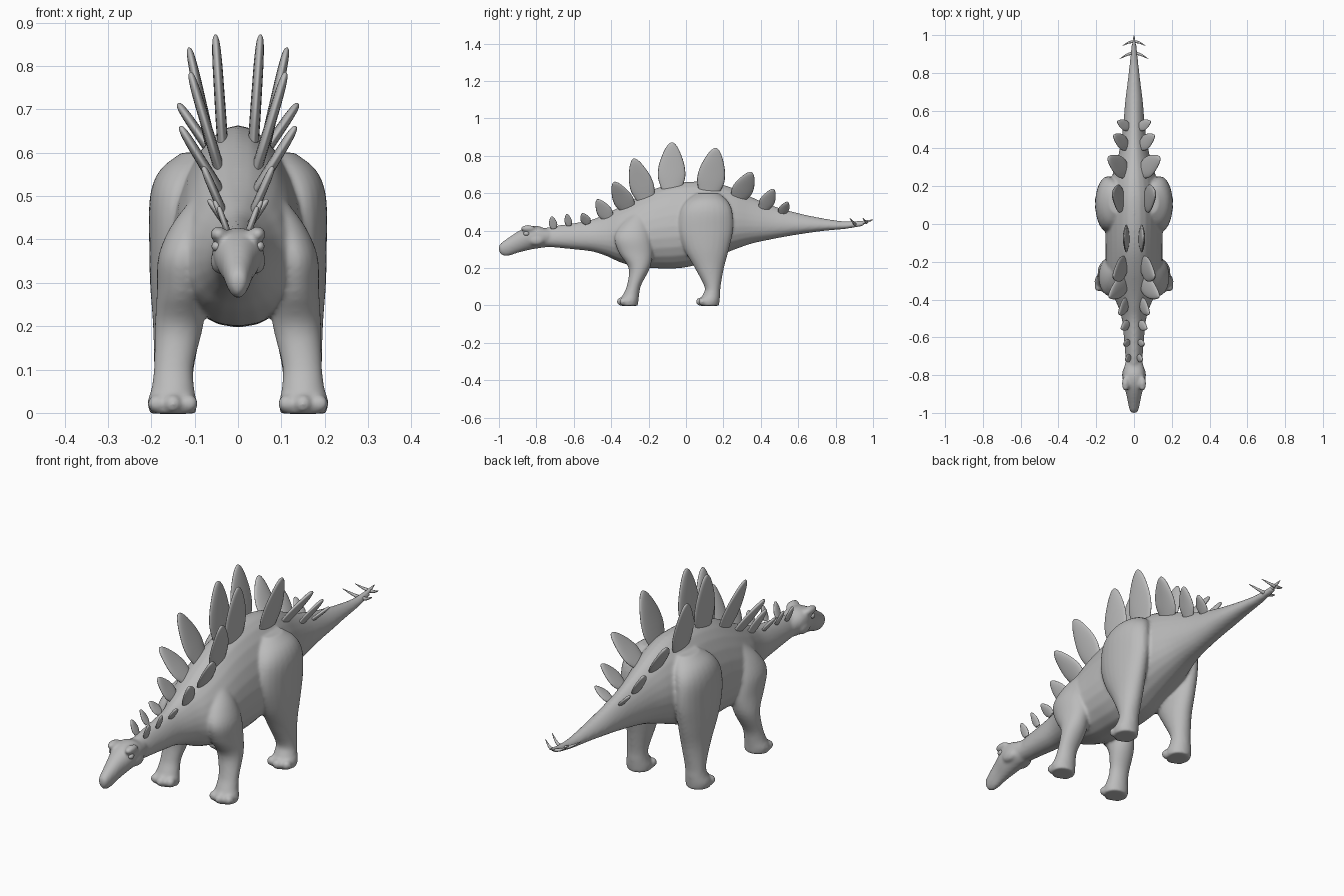
import bpy
import bmesh
from math import cos, sin, pi
from mathutils import Vector, Matrix

if "Cube" in bpy.data.objects:
    bpy.data.objects.remove(bpy.data.objects["Cube"])

# Single stone grey material
grey = bpy.data.materials.new("stone_grey")
grey.use_nodes = True
grey.diffuse_color = (0.5, 0.5, 0.5, 1)
grey.node_tree.nodes["Principled BSDF"].inputs["Base Color"].default_value = (0.5, 0.5, 0.5, 1)


def flow(rows, steps=4):
    """Smoothly interpolate rows of section values."""
    result = []
    last = len(rows) - 1
    for i in range(last):
        a, b, c, d = rows[max(i - 1, 0)], rows[i], rows[i + 1], rows[min(i + 2, last)]
        for s in range(steps):
            t = s / steps
            result.append([q + 0.5 * t * (r - p + t * (2 * p - 5 * q + 4 * r - w + t * (3 * (q - r) + w - p)))
                           for p, q, r, w in zip(a, b, c, d)])
    return result + [list(rows[-1])]


def ring(center, u, v, skew=0.0, count=24):
    """Oval section; skew narrows the side that v points to."""
    points = []
    for i in range(count):
        a = 2 * pi * i / count
        points.append(center + u * cos(a) * (1 - skew * sin(a)) + v * sin(a))
    return points


def loft(bm, rings):
    loops = [[bm.verts.new(p) for p in points] for points in rings]
    for low, high in zip(loops, loops[1:]):
        for i in range(len(low)):
            j = (i + 1) % len(low)
            bm.faces.new((low[i], low[j], high[j], high[i]))
    bm.faces.new(loops[0])
    bm.faces.new(loops[-1])


def ball(bm, center, size):
    matrix = Matrix.Translation(center) @ Matrix.Diagonal((*size, 1))
    bmesh.ops.create_uvsphere(bm, u_segments=16, v_segments=10, radius=1, matrix=matrix)


def finish(bm, name):
    bmesh.ops.recalc_face_normals(bm, faces=bm.faces)
    for face in bm.faces:
        face.smooth = True
    mesh = bpy.data.meshes.new(name)
    bm.to_mesh(mesh)
    bm.free()
    mesh.materials.append(grey)
    obj = bpy.data.objects.new(name, mesh)
    bpy.context.scene.collection.objects.link(obj)
    return obj


def spine_loft(bm, rows, skew):
    """Rows are y, underside z, top z, half width."""
    loft(bm, [ring(Vector((0, y, (lo + hi) / 2)), Vector((w, 0, 0)),
                   Vector((0, 0, (hi - lo) / 2)), skew) for y, lo, hi, w in flow(rows)])


# Neck, torso and tail
torso = [
    (-.82, .32, .40, .035), (-.7, .31, .425, .045), (-.6, .3, .44, .053),
    (-.5, .288, .46, .064), (-.42, .262, .495, .09), (-.35, .23, .53, .125),
    (-.25, .203, .585, .145), (-.15, .198, .63, .148), (-.05, .198, .655, .15),
    (.05, .215, .663, .15), (.15, .255, .657, .14), (.25, .295, .628, .115),
    (.35, .33, .58, .085), (.45, .352, .538, .065), (.55, .371, .507, .054),
    (.65, .387, .482, .046), (.75, .4, .463, .034), (.85, .409, .45, .023),
    (.95, .425, .452, .013),
]
# Wedge head with a flat, wide brow
head = [
    (-1, .29, .32, .014), (-.985, .269, .337, .023), (-.95, .265, .362, .031),
    (-.9, .281, .395, .041), (-.85, .294, .42, .055), (-.8, .304, .427, .058),
    (-.75, .311, .412, .05), (-.69, .325, .405, .03),
]
# Legs: z, x, y, half width, half depth
front_leg = [
    (-.002, .15, -.305, .053, .048), (.025, .152, -.304, .057, .05),
    (.06, .15, -.293, .049, .043), (.11, .148, -.277, .046, .038),
    (.2, .136, -.25, .056, .057), (.28, .13, -.268, .057, .09),
    (.36, .126, -.285, .058, .098), (.43, .105, -.275, .05, .075),
    (.49, .08, -.25, .03, .04),
]
hind_leg = [
    (-.002, .15, .123, .052, .053), (.025, .152, .125, .056, .055),
    (.06, .15, .137, .048, .046), (.1, .148, .142, .046, .043),
    (.2, .14, .125, .056, .078), (.3, .14, .11, .063, .12),
    (.4, .14, .105, .065, .146), (.5, .135, .108, .068, .14),
    (.56, .115, .112, .065, .11), (.6, .09, .115, .04, .06),
]

bm = bmesh.new()
spine_loft(bm, torso, 0.2)
spine_loft(bm, head, -0.15)
for side in (1, -1):
    for leg in (front_leg, hind_leg):
        loft(bm, [ring(Vector((side * x, y, z)), Vector((rx, 0, 0)), Vector((0, ry, 0)))
                  for z, x, y, rx, ry in flow(leg)])
        # Toes
        foot_x, foot_y, depth = leg[0][1], leg[0][2], leg[0][4]
        for k in (-1, 0, 1):
            ball(bm, (side * (foot_x + k * .038), foot_y - depth + .004 + abs(k) * .014, .021),
                 (.021, .022, .021))
    # Brow ridge and cheek
    ball(bm, (side * .045, -.845, .412), (.02, .04, .018))
    ball(bm, (side * .042, -.8, .35), (.022, .045, .03))
body = finish(bm, "body")
remesh = body.modifiers.new("blend_parts", 'REMESH')
remesh.mode = 'VOXEL'
remesh.voxel_size = 0.0065
remesh.use_smooth_shade = True
soften = body.modifiers.new("soften", 'SMOOTH')
soften.factor = 0.5
soften.iterations = 9

# Eyes
bm = bmesh.new()
for side in (1, -1):
    ball(bm, (side * .049, -.853, .384), (.012, .016, .012))
finish(bm, "eyes")

# Leaf outline: height fraction, half width fraction, thickness fraction
leaf = [(-.14, .33, 1), (0, .41, 1), (.2, .49, 1), (.45, .46, .95), (.7, .34, .9),
        (.88, .21, .75), (.97, .1, .5), (1, .025, .15)]


def plate_pair(name, base, tip, width):
    bm = bmesh.new()
    for side in (1, -1):
        mirror = Vector((side, 1, 1))
        start, end = Vector(base) * mirror, Vector(tip) * mirror
        axis = end - start
        up = axis.normalized()
        along = (Vector((0, 1, 0)) - up * up.y).normalized()
        across = up.cross(along)
        thick = min(.0125, .004 + width * .075)
        loft(bm, [ring(start + axis * t, along * w * width, across * thick * h, count=20)
                  for t, w, h in flow(leaf, 3)])
    finish(bm, name)


# Back plates from neck to tail: base, tip, width
plates = [
    ((.025, -.708, .42), (.045, -.718, .476), .045),
    ((.03, -.627, .435), (.055, -.637, .49), .04),
    ((.035, -.53, .445), (.068, -.555, .492), .055),
    ((.04, -.42, .475), (.08, -.475, .567), .083),
    ((.05, -.315, .525), (.133, -.385, .66), .11),
    ((.05, -.22, .585), (.11, -.28, .785), .13),
    ((.037, -.078, .645), (.052, -.075, .872), .15),
    ((.065, .125, .625), (.113, .16, .842), .15),
    ((.05, .285, .585), (.138, .35, .713), .115),
    ((.045, .42, .53), (.108, .468, .622), .083),
    ((.035, .515, .5), (.088, .543, .553), .058),
]
for number, (base, tip, width) in enumerate(plates, 1):
    plate_pair(f"back_plate_pair_{number}", base, tip, width)


def spike(bm, start, bend, end, radius):
    """Tapered horn along a bent path."""
    path = [Vector(p) for p in flow([start, bend, end])]
    direction = (path[-1] - path[0]).normalized()
    u = direction.cross(Vector((0, 0, 1))).normalized()
    v = direction.cross(u)
    last = len(path) - 1
    loft(bm, [ring(p, u * r, v * r, count=12) for p, r in
              ((p, radius * (1.06 - (i / last) ** 1.5)) for i, p in enumerate(path))])


# Tail spikes and tail tip
bm = bmesh.new()
for side in (1, -1):
    spike(bm, (0, .905, .432), (side * .035, .897, .442), (side * .076, .874, .468), .009)
    spike(bm, (0, .965, .443), (side * .028, .961, .449), (side * .061, .943, .469), .008)
finish(bm, "tail_spikes")
bm = bmesh.new()
spike(bm, (0, .86, .43), (0, .93, .439), (0, 1, .458), .017)
finish(bm, "tail_tip")
